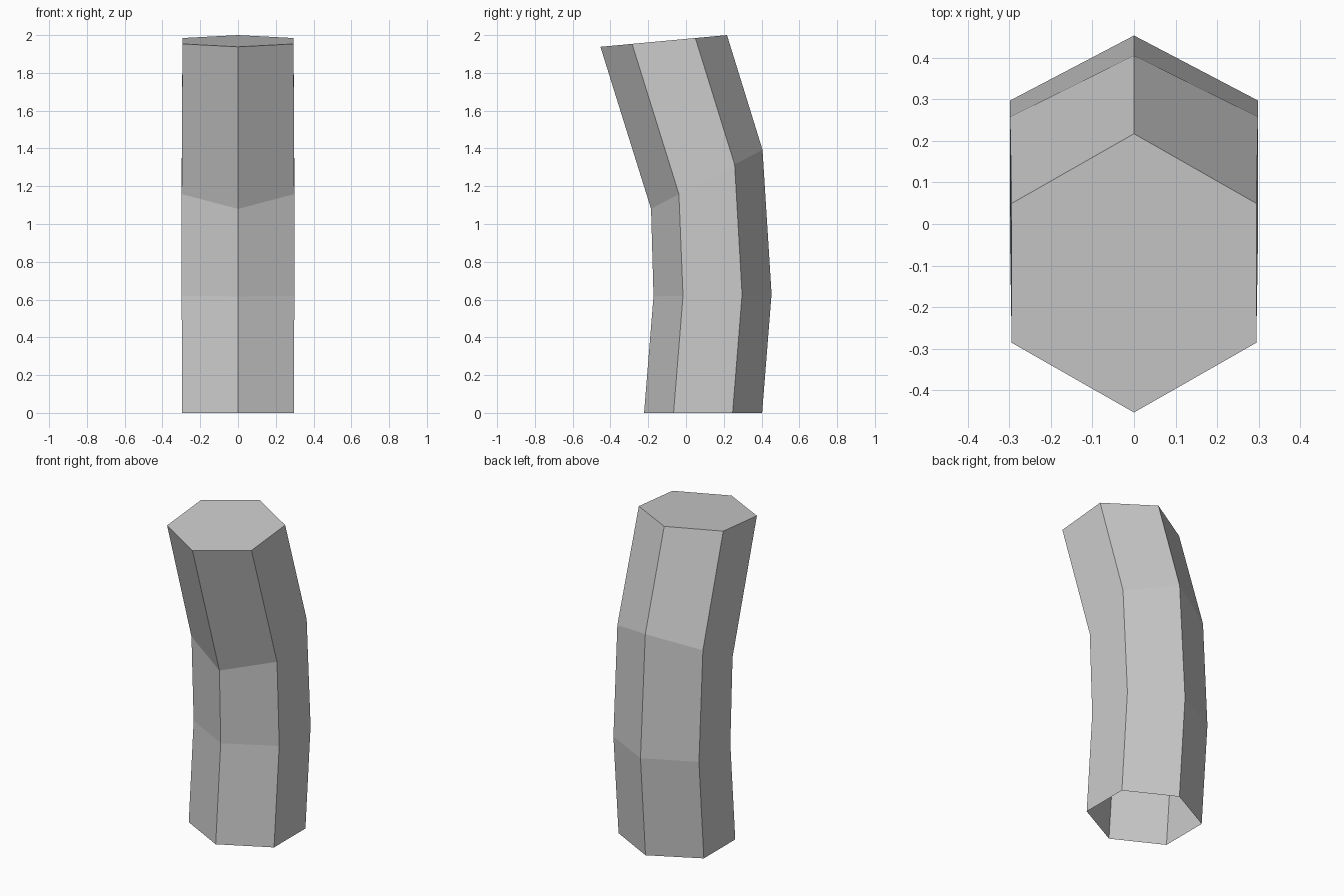
import bpy, bmesh, math
from mathutils import Vector

cube = bpy.data.objects.get("Cube")
if cube:
    bpy.data.objects.remove(cube)

grey = bpy.data.materials.new("light grey")
grey.use_nodes = True
grey.diffuse_color = (0.6, 0.6, 0.6, 1)
grey.node_tree.nodes["Principled BSDF"].inputs["Base Color"].default_value = (0.6, 0.6, 0.6, 1)

SIDES = 6
# Each tilted section: half width, front corner (y, z), back corner (y, z)
SECTIONS = [
    (0.297, (-0.222, 0.0), (0.403, 0.0)),
    (0.298, (-0.172, 0.617), (0.453, 0.63)),
    (0.298, (-0.185, 1.08), (0.405, 1.393)),
    (0.294, (-0.453, 1.938), (0.217, 2.0)),
]

bm = bmesh.new()


def add_ring(half_width, front, back):
    """Hexagonal ring with one corner at the front and one at the back."""
    front, back = Vector((0, *front)), Vector((0, *back))
    side = Vector((half_width / math.sin(math.pi / 3), 0, 0))
    verts = []
    for i in range(SIDES):
        a = math.tau * i / SIDES
        p = front.lerp(back, (1 - math.cos(a)) / 2) + side * math.sin(a)
        verts.append(bm.verts.new(p))
    return verts


# Bent tube walls
rings = [add_ring(*s) for s in SECTIONS]
for low, high in zip(rings, rings[1:]):
    for i in range(SIDES):
        j = (i + 1) % SIDES
        bm.faces.new((low[i], low[j], high[j], high[i]))

# Closed top, open bottom
bm.faces.new(rings[-1])

mesh = bpy.data.meshes.new("bent_hexagonal_tube")
bm.to_mesh(mesh)
bm.free()
mesh.materials.append(grey)
tube = bpy.data.objects.new("bent_hexagonal_tube", mesh)
bpy.context.collection.objects.link(tube)
